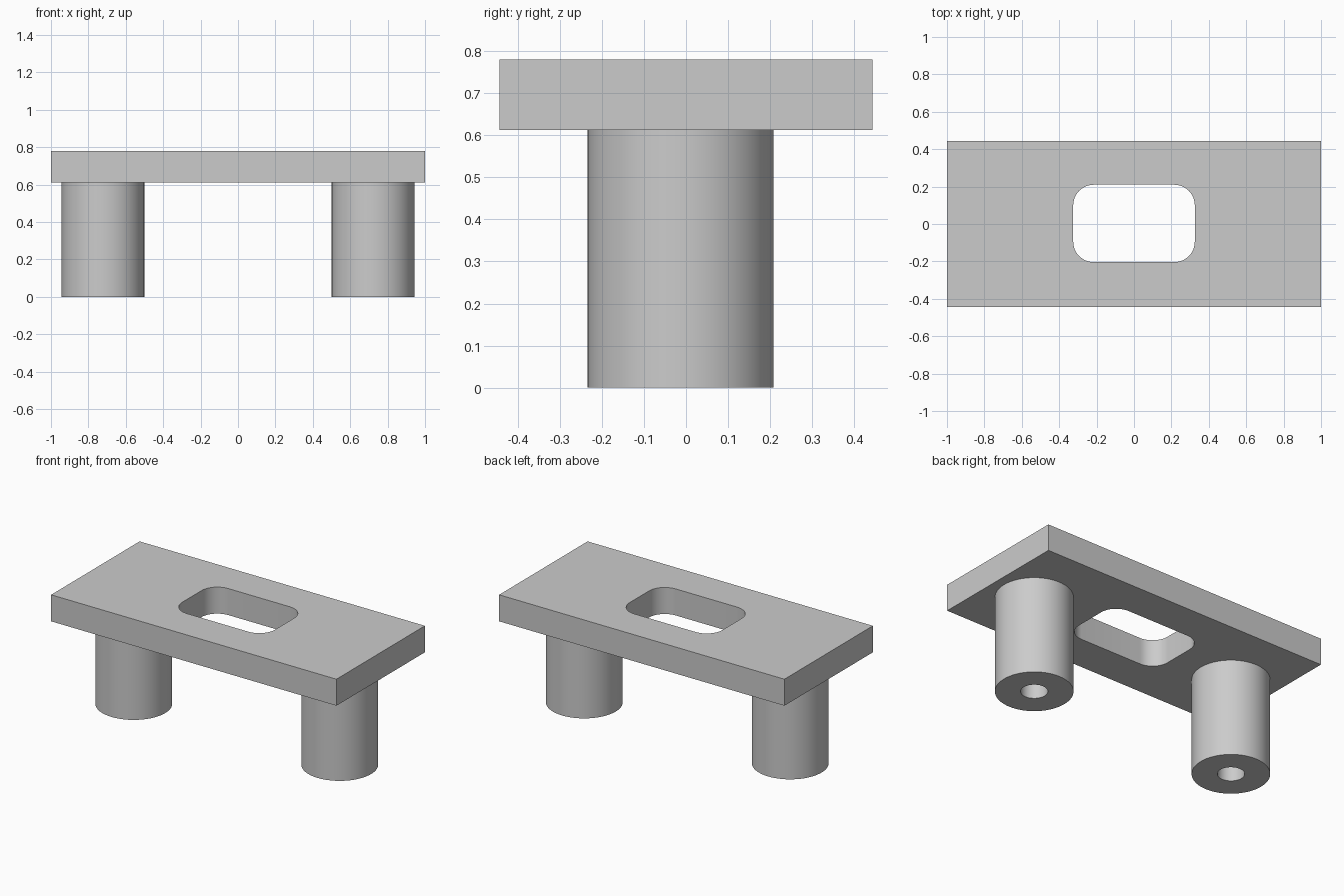
import bpy, bmesh, math

cube = bpy.data.objects.get("Cube")
if cube:
    bpy.data.objects.remove(cube, do_unlink=True)

grey = bpy.data.materials.new("plain_grey")
colour = (0.6, 0.6, 0.6, 1.0)
grey.use_nodes = True
grey.diffuse_color = colour
grey.node_tree.nodes["Principled BSDF"].inputs["Base Color"].default_value = colour


def rounded_rect(half_x, half_y, radius, steps, cx=0, cy=0):
    """Outline of a rectangle with rounded corners (radius 0 gives sharp ones)."""
    points = []
    for corner, (sx, sy) in enumerate([(1, 1), (-1, 1), (-1, -1), (1, -1)]):
        for i in range(steps + 1):
            a = math.pi / 2 * (corner + i / max(steps, 1))
            points.append((cx + sx * (half_x - radius) + radius * math.cos(a),
                           cy + sy * (half_y - radius) + radius * math.sin(a)))
    return points


def circle(radius, segments):
    turn = math.tau / segments
    return [(radius * math.cos(i * turn), radius * math.sin(i * turn))
            for i in range(segments)]


def extruded_part(name, outlines, bottom, top, x=0, y=0):
    """Solid between two heights; the first outline is the rim, the rest are holes."""
    bm = bmesh.new()
    for outline in outlines:
        verts = [bm.verts.new((px, py, bottom)) for px, py in outline]
        for a, b in zip(verts, verts[1:] + verts[:1]):
            bm.edges.new((a, b))
    bmesh.ops.triangle_fill(bm, use_beauty=True, edges=bm.edges[:])
    result = bmesh.ops.extrude_face_region(bm, geom=bm.faces[:], use_keep_orig=True)
    raised = [g for g in result["geom"] if isinstance(g, bmesh.types.BMVert)]
    bmesh.ops.translate(bm, verts=raised, vec=(0, 0, top - bottom))
    bmesh.ops.recalc_face_normals(bm, faces=bm.faces[:])
    mesh = bpy.data.meshes.new(name)
    bm.to_mesh(mesh)
    bm.free()
    mesh.materials.append(grey)
    obj = bpy.data.objects.new(name, mesh)
    obj.location = (x, y, 0)
    bpy.context.collection.objects.link(obj)
    bpy.ops.object.select_all(action="DESELECT")
    obj.select_set(True)
    bpy.context.view_layer.objects.active = obj
    bpy.ops.object.shade_smooth_by_angle(angle=math.radians(30))
    return obj


PLATE_BOTTOM, PLATE_TOP = 0.612, 0.78

# Flat plate with a rounded slot
extruded_part("top_plate",
              [rounded_rect(1.0, 0.443, 0, 0),
               rounded_rect(0.325, 0.207, 0.11, 12, cy=0.003)],
              PLATE_BOTTOM, PLATE_TOP)

# Hollow round legs, bored from below and closed by the plate
for side, sign in (("left", 1), ("right", -1)):
    extruded_part(side + "_leg", [circle(0.221, 64), circle(0.077, 40)],
                  0, PLATE_BOTTOM, x=sign * 0.722, y=-0.0125)
